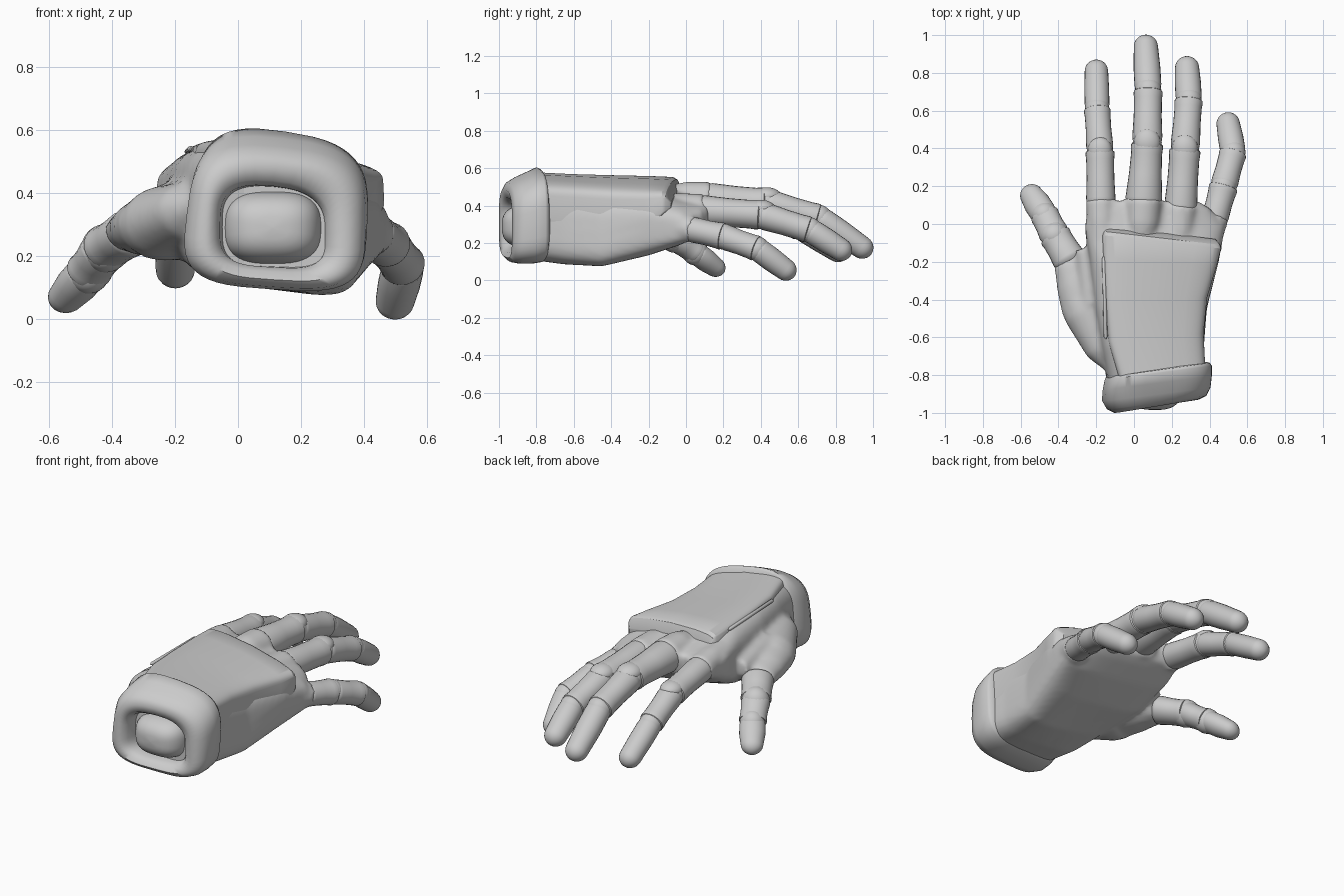
import bpy, bmesh, math
from mathutils import Vector

if "Cube" in bpy.data.objects:
    bpy.data.objects.remove(bpy.data.objects["Cube"])

grey = bpy.data.materials.new("light_grey")
grey.diffuse_color = (0.6, 0.6, 0.6, 1)
grey.use_nodes = True
grey.node_tree.nodes["Principled BSDF"].inputs["Base Color"].default_value = grey.diffuse_color


def finish(bm, name, angle=35):
    bmesh.ops.recalc_face_normals(bm, faces=bm.faces)
    me = bpy.data.meshes.new(name)
    bm.to_mesh(me)
    bm.free()
    ob = bpy.data.objects.new(name, me)
    bpy.context.collection.objects.link(ob)
    me.materials.append(grey)
    bpy.ops.object.select_all(action='DESELECT')
    ob.select_set(True)
    bpy.context.view_layer.objects.active = ob
    bpy.ops.object.shade_smooth_by_angle(angle=math.radians(angle))
    return ob


def skin(bm, rings):
    loops = [[bm.verts.new(p) for p in r] for r in rings]
    for a, b in zip(loops, loops[1:]):
        n = len(a)
        for i in range(n):
            bm.faces.new((a[i], a[(i + 1) % n], b[(i + 1) % n], b[i]))
    bm.faces.new(loops[0])
    bm.faces.new(loops[-1])


def slab_ring(y, tl, tr, bl, br, power=4, shear=0.0, arch=0.025, n=48):
    """Rounded quad section at depth y, given its four (x, z) corners."""
    out = []
    for i in range(n):
        a = 2 * math.pi * i / n
        c, s = math.cos(a), math.sin(a)
        u = math.copysign(abs(c) ** (2 / power), c)
        v = math.copysign(abs(s) ** (2 / power), s)
        p, q = (u + 1) / 2, (v + 1) / 2
        x = (tl[0] * (1 - p) + tr[0] * p) * q + (bl[0] * (1 - p) + br[0] * p) * (1 - q)
        z = (tl[1] * (1 - p) + tr[1] * p) * q + (bl[1] * (1 - p) + br[1] * p) * (1 - q)
        out.append((x, y + shear * u, z + arch * (1 - u * u) * q))
    return out


def tube(bm, a, b, steps, flat=1.0, n=24):
    """Round section from a to b; steps are (distance along 0..1, radius)."""
    a, b = Vector(a), Vector(b)
    d = (b - a).normalized()
    side = d.cross(Vector((0, 0, 1))).normalized()
    up = side.cross(d)
    skin(bm, [[a.lerp(b, t) + r * (math.cos(k * 2 * math.pi / n) * side
              + flat * math.sin(k * 2 * math.pi / n) * up) for k in range(n)]
              for t, r in steps])


# finger joints (x, y, z, radius), root to tip
fingers = {
    "index_finger": [(-.175, .10, .415, .08), (-.18, .39, .37, .074), (-.195, .61, .28, .068), (-.20, .862, .125, .062)],
    "middle_finger": [(.05, .10, .43, .1), (.07, .43, .415, .082), (.075, .71, .335, .074), (.06, .992, .142, .064)],
    "ring_finger": [(.245, .06, .375, .09), (.27, .40, .35, .08), (.29, .66, .27, .072), (.278, .88, .132, .064)],
    "little_finger": [(.425, .02, .275, .074), (.475, .20, .235, .074), (.525, .38, .17, .07), (.49, .58, .022, .062)],
    "thumb": [(-.335, -.20, .278, .092), (-.42, -.06, .225, .082), (-.475, .05, .15, .074), (-.571, .195, .042, .062)],
}

# hand body: palm, thumb muscle and finger roots fused by a remesh
bm = bmesh.new()
skin(bm, [slab_ring(*s) for s in [
    (-.88, (-.11, .55), (.38, .49), (-.15, .13), (.37, .11)),
    (-.65, (-.17, .565), (.37, .48), (-.18, .12), (.37, .07)),
    (-.45, (-.20, .565), (.38, .46), (-.22, .16), (.39, .045)),
    (-.20, (-.22, .555), (.46, .44), (-.26, .20), (.43, .11)),
    (-.02, (-.26, .51), (.49, .38), (-.26, .28), (.47, .17)),
    (.08, (-.25, .48), (.41, .39), (-.24, .34), (.40, .25)),
    (.12, (-.22, .46), (.34, .40), (-.21, .36), (.34, .30))]])
tube(bm, (-.10, -.74, .36), (-.225, -.46, .305), [(0, .07), (.3, .12), (1, .15), (1.2, .14)], .8)
tube(bm, (-.20, -.52, .31), (-.335, -.20, .278), [(0, .14), (.3, .15), (.65, .128), (.8, .112), (1.03, .092)], .7)
tube(bm, (-.2, -.42, .34), (-.26, -.13, .34), [(0, .1), (1, .05)])
for name, j in fingers.items():
    if name != "thumb":
        p, q = Vector(j[0][:3]), Vector(j[1][:3])
        tube(bm, p - (q - p) * .7, p + (q - p) * .1, [(0, .06), (.5, j[0][3] * .95), (1, j[0][3])])
body = finish(bm, "hand_body", 60)
rm = body.modifiers.new("fuse", 'REMESH')
rm.mode, rm.voxel_size, rm.use_smooth_shade = 'VOXEL', .014, True
sm = body.modifiers.new("soften", 'SMOOTH')
sm.factor, sm.iterations = .5, 8

# segmented fingers: waisted sleeves, rounded tips, joint pads
for name, j in fingers.items():
    bm = bmesh.new()
    flat = .85 if name == "thumb" else .95
    for i in range(3):
        a, b = Vector(j[i][:3]), Vector(j[i + 1][:3])
        ra, rb = j[i][3], j[i + 1][3]
        if i < 2:
            steps = [(-.05, ra * .75), (.03, ra * .93), (.12, ra * .97), (.5, (ra + rb) * .475),
                     (.82, rb * 1.0), (.93, rb * 1.04), (.97, rb * 1.02), (.99, rb * .9), (1.06, rb * .7)]
        else:
            L = (b - a).length
            steps = [(-.06, ra * .75), (.02, ra * .92), (.1, ra * .96), (.4, ra * .96)]
            steps += [(1 - rb / L * (1 - math.sin(t * math.pi / 12)), max(rb * math.cos(t * math.pi / 12), .004))
                      for t in range(7)]
        tube(bm, a, b, steps, flat)
    # bead filling each joint
    for x, y, z, r in j[1:3]:
        ball = bmesh.ops.create_uvsphere(bm, u_segments=20, v_segments=12, radius=r * .94)
        bmesh.ops.translate(bm, vec=(x, y, z), verts=ball["verts"])
    # round knuckle pad on top of the first joint
    if name in ("index_finger", "middle_finger", "ring_finger"):
        x, y, z, r = j[1]
        pad = bmesh.ops.create_uvsphere(bm, u_segments=20, v_segments=12, radius=r * .85)
        bmesh.ops.scale(bm, vec=(1, 1.15, .7), verts=pad["verts"])
        bmesh.ops.translate(bm, vec=(x, y, z + r * .42), verts=pad["verts"])
    finish(bm, name, 40)

# armour plate over the back of the hand
bm = bmesh.new()
skin(bm, [slab_ring(*s) for s in [
    (-.80, (-.07, .578), (.38, .505), (-.10, .40), (.375, .28), 7, .02),
    (-.60, (-.13, .568), (.37, .495), (-.15, .42), (.365, .26), 7, .02),
    (-.40, (-.145, .563), (.39, .485), (-.17, .43), (.378, .25), 7, .01),
    (-.20, (-.155, .558), (.44, .48), (-.18, .44), (.435, .27), 7, -.02),
    (-.095, (-.155, .553), (.46, .475), (-.18, .45), (.465, .33), 7, -.035),
    (-.075, (-.15, .54), (.455, .465), (-.17, .45), (.46, .35), 7, -.035),
    (-.045, (-.13, .46), (.43, .42), (-.14, .44), (.43, .38), 7, -.035)]])
finish(bm, "back_plate", 30)

# raised seam along the plate's left edge
bm = bmesh.new()
tube(bm, (-.15, -.61, .54), (-.16, -.17, .531), [(0, .003), (.03, .01), (.97, .01), (1, .003)], n=10)
finish(bm, "plate_seam")

# wrist cuff with recessed opening
bm = bmesh.new()
skin(bm, [slab_ring(y, *c, 3.6, .035, .02) for y, c in [
    (-.86, ((-.05, .415), (.27, .385), (-.05, .17), (.27, .165))),
    (-.92, ((-.055, .42), (.275, .385), (-.06, .175), (.28, .155))),
    (-.95, ((-.07, .435), (.29, .405), (-.08, .16), (.30, .14))),
    (-.965, ((-.09, .48), (.335, .45), (-.115, .14), (.345, .11))),
    (-.945, ((-.115, .525), (.38, .475), (-.16, .12), (.385, .085))),
    (-.90, ((-.135, .555), (.41, .50), (-.19, .115), (.40, .075))),
    (-.84, ((-.13, .585), (.42, .52), (-.185, .115), (.40, .075))),
    (-.785, ((-.115, .615), (.42, .535), (-.175, .12), (.40, .085))),
    (-.77, ((-.10, .605), (.41, .53), (-.165, .125), (.39, .095))),
    (-.76, ((-.06, .53), (.36, .47), (-.12, .17), (.36, .14)))]])
finish(bm, "wrist_cuff", 60)

# rounded plug inside the cuff
bm = bmesh.new()
skin(bm, [slab_ring(-.86 - .125 * math.sin(t * math.pi / 16),
                    *[(.11 + sx * .155 * k, .29 + sz * .115 * k) for sx, sz in ((-1, 1), (1, 1), (-1, -1), (1, -1))],
                    2.8, 0, 0)
          for t in range(9) for k in [max(math.cos(t * math.pi / 16) ** .7, .02)]])
finish(bm, "wrist_plug", 60)
